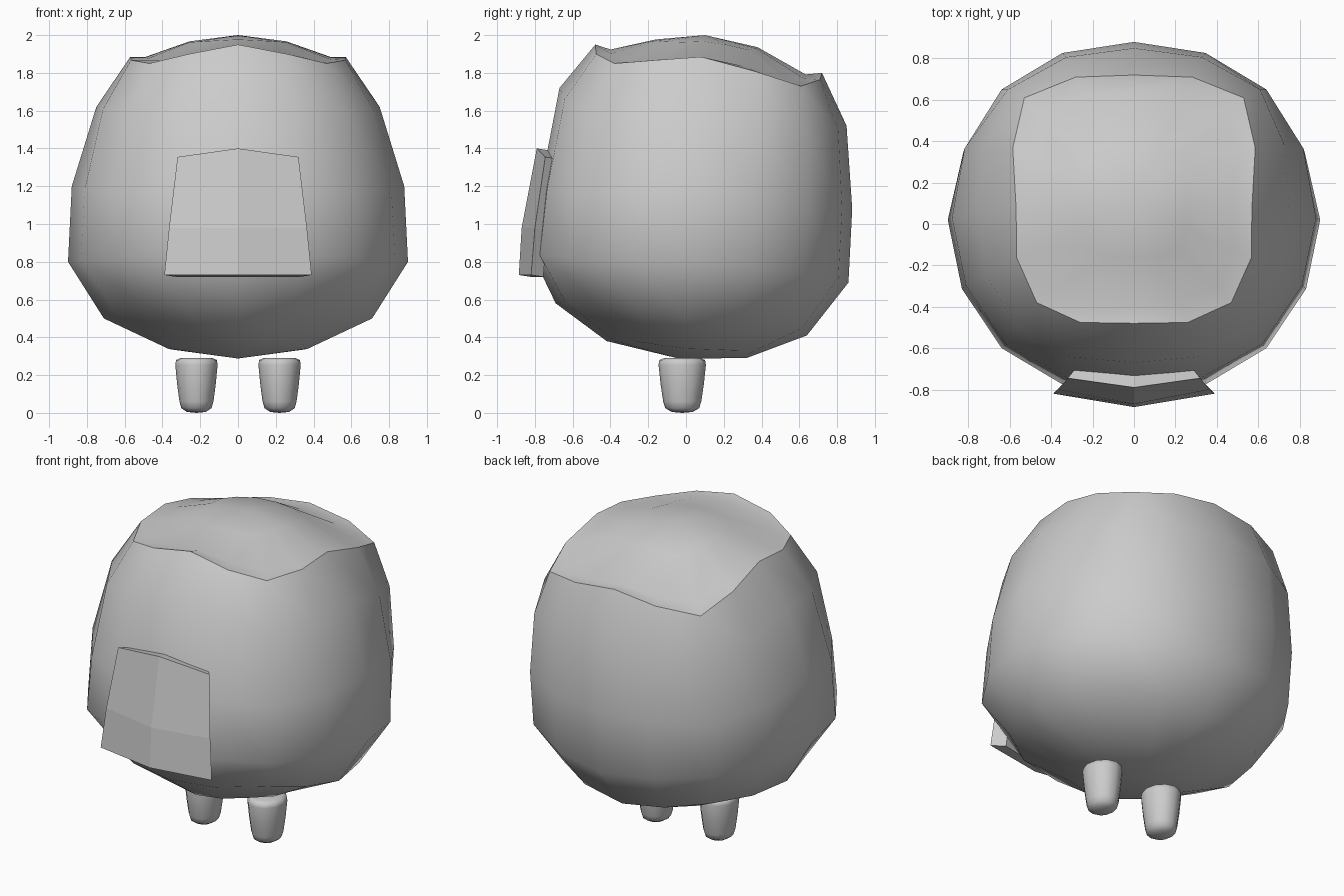
import bpy, bmesh, math
from mathutils import Vector

if "Cube" in bpy.data.objects:
    bpy.data.objects.remove(bpy.data.objects["Cube"])

grey = bpy.data.materials.new("soft_grey")
grey.diffuse_color = (0.6, 0.6, 0.6, 1)
grey.use_nodes = True
grey.node_tree.nodes["Principled BSDF"].inputs["Base Color"].default_value = grey.diffuse_color


def finish(name, bm, smooth=True):
    bmesh.ops.recalc_face_normals(bm, faces=bm.faces)
    for f in bm.faces:
        f.smooth = smooth
    me = bpy.data.meshes.new(name)
    bm.to_mesh(me)
    bm.free()
    me.materials.append(grey)
    ob = bpy.data.objects.new(name, me)
    bpy.context.collection.objects.link(ob)
    return ob


def ring16(keys):
    """Five key points (front, front corner, side, back corner, back) -> 16 mirrored points."""
    half = []
    pts = [Vector(k) for k in keys]
    for a, b in zip(pts, pts[1:]):
        half.append(a)
        m = (a + b) / 2
        r = (a.xy.length + b.xy.length) / 2
        d = m.xy.normalized() * r
        half.append(Vector((d.x, d.y, m.z)))
    half.append(pts[-1])
    return half + [Vector((-p.x, p.y, p.z)) for p in half[-2:0:-1]]


def loft(bm, rings, tip=None):
    vr = [[bm.verts.new(p) for p in r] for r in rings]
    n = len(vr[0])
    for a, b in zip(vr, vr[1:]):
        for i in range(n):
            j = (i + 1) % n
            bm.faces.new((a[i], a[j], b[j], b[i]))
    if tip:
        t = bm.verts.new(tip)
        for i in range(n):
            bm.faces.new((vr[-1][i], vr[-1][(i + 1) % n], t))
    return vr


# Body: rounded shell, from the crown rim down to the underside
body_keys = [
    [(0, -.48, 1.95), (.47, -.38, 1.85), (.57, .08, 1.885), (.53, .61, 1.73), (0, .72, 1.80)],
    [(0, -.67, 1.72), (.57, -.50, 1.60), (.75, .05, 1.62), (.61, .65, 1.46), (0, .85, 1.52)],
    [(0, -.77, 1.20), (.62, -.58, 1.16), (.88, .03, 1.20), (.64, .65, 1.08), (0, .88, 1.08)],
    [(0, -.82, .85), (.64, -.60, .82), (.90, .02, .80), (.63, .63, .74), (0, .86, .69)],
    [(0, -.69, .58), (.53, -.48, .60), (.71, .0, .50), (.51, .50, .49), (0, .64, .41)],
    [(0, -.42, .38), (.28, -.27, .38), (.37, .0, .34), (.27, .28, .33), (0, .32, .29)],
]
rings = [ring16(k) for k in body_keys]
bm = bmesh.new()
loft(bm, rings, (0, -.04, .288))
finish("body", bm)


# Crown: gently domed panel set just inside the rim
def crown_z(x, y):
    prof = [(-.5, 1.89), (-.38, 1.93), (-.1, 1.99), (.15, 2.0), (.4, 1.93), (.62, 1.80), (.75, 1.72)]
    for (y0, z0), (y1, z1) in zip(prof, prof[1:]):
        if y <= y1:
            return z0 + (z1 - z0) * (y - y0) / (y1 - y0) - .47 * x * x


def inner(s):
    out = []
    for p in rings[0]:
        x, y = p.x * s, .1 + (p.y - .1) * s
        out.append(Vector((x, y, crown_z(x, y))))
    return out


bm = bmesh.new()
loft(bm, [rings[0], inner(.86), inner(.45)], (0, .1, 2.0))
finish("crown", bm)

# Belly patch: curved plate with a folded centre line
bm = bmesh.new()
rows = [(.39, .73, .73, -.885, -.82), (.365, .98, .98, -.87, -.80), (.32, 1.355, 1.40, -.79, -.745)]
grid = []
for w, ze, zc, yc, ye in rows:
    front = [(-w, ye, ze), (0, yc, zc), (w, ye, ze)]
    back = [(x * .84, y + .065, z - .01) for x, y, z in front]
    grid.append([bm.verts.new(p) for p in front + back[::-1]])
for a, b in zip(grid, grid[1:]):
    for i in range(6):
        j = (i + 1) % 6
        bm.faces.new((a[i], a[j], b[j], b[i]))
for r in (grid[0], grid[-1]):
    bm.faces.new((r[0], r[1], r[4], r[5]))
    bm.faces.new((r[1], r[2], r[3], r[4]))
finish("belly_patch", bm, False)

# Legs: short tapered pegs with rounded ends
leg_profile = [(.085, .29), (.108, .28), (.112, .255), (.102, .15), (.09, .06), (.08, .025), (.05, .005)]
for side, name in ((-1, "left_leg"), (1, "right_leg")):
    bm = bmesh.new()
    circles = [[Vector((side * .22 + r * math.cos(i * math.pi / 6),
                        -.02 + 1.12 * r * math.sin(i * math.pi / 6), z))
                for i in range(12)] for r, z in leg_profile]
    vr = loft(bm, circles, (side * .22, -.02, 0))
    bm.faces.new(vr[0])
    finish(name, bm)
